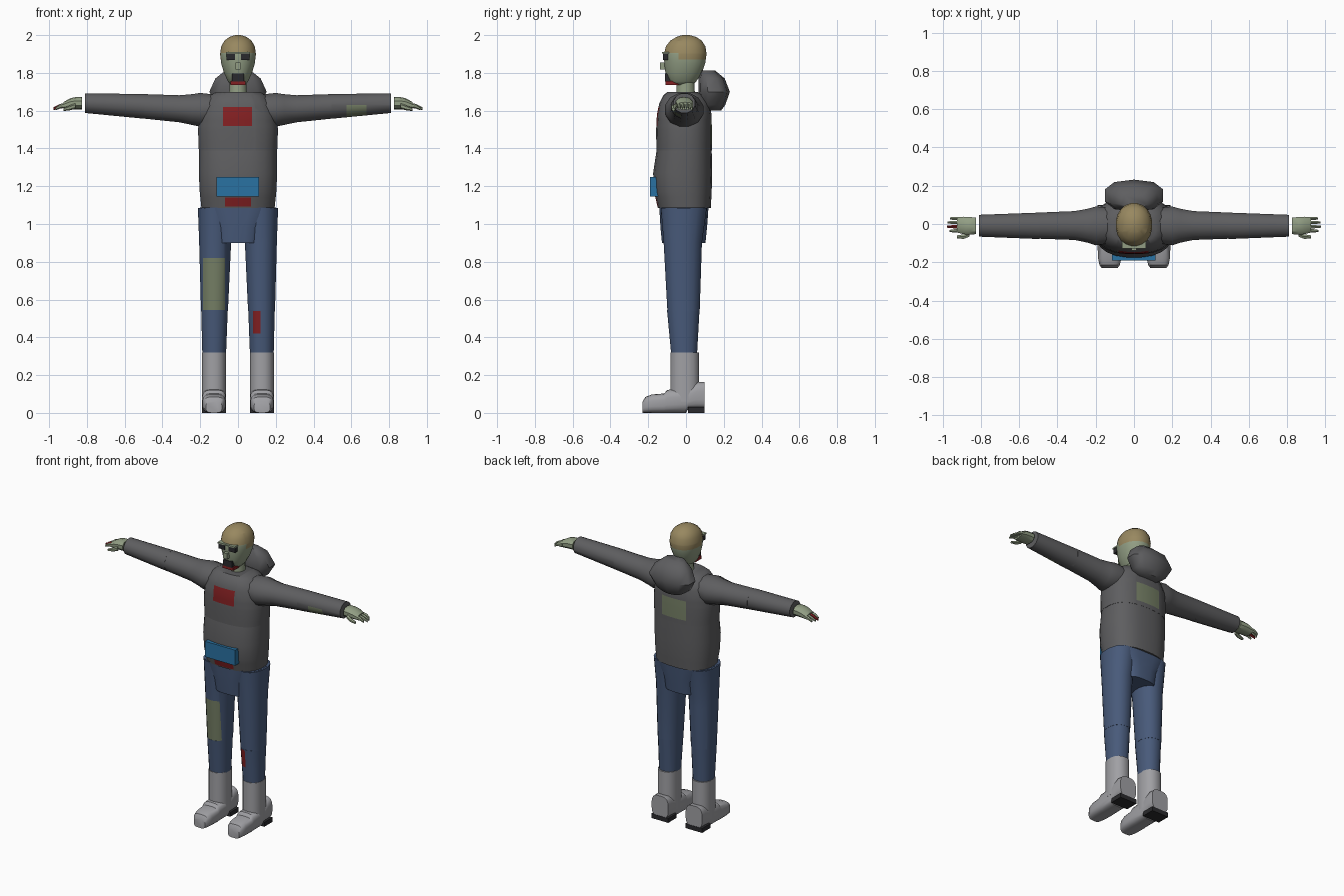
import bpy, bmesh, math
from mathutils import Vector

if "Cube" in bpy.data.objects:
    bpy.data.objects.remove(bpy.data.objects["Cube"])


def srgb(name, r, g, b):
    m = bpy.data.materials.new(name)
    lin = [((c / 255 + 0.055) / 1.055) ** 2.4 for c in (r, g, b)]
    m.diffuse_color = (*lin, 1)
    m.use_nodes = True
    m.node_tree.nodes["Principled BSDF"].inputs["Base Color"].default_value = m.diffuse_color
    return m


JACKET = srgb("jacket grey", 94, 94, 96)
JEANS = srgb("denim blue", 72, 90, 122)
SKIN = srgb("pale green skin", 146, 158, 132)
HAIR = srgb("straw hair", 152, 136, 96)
RED = srgb("dark red", 132, 32, 34)
BLUE = srgb("pouch blue", 42, 114, 162)
PATCH = srgb("olive patch", 118, 128, 102)
DARK = srgb("near black", 42, 42, 45)
BOOT = srgb("boot grey", 160, 160, 164)


def finish(name, bm, mats, angle=35):
    bmesh.ops.recalc_face_normals(bm, faces=bm.faces)
    me = bpy.data.meshes.new(name)
    bm.to_mesh(me)
    bm.free()
    ob = bpy.data.objects.new(name, me)
    bpy.context.collection.objects.link(ob)
    for m in mats:
        me.materials.append(m)
    bpy.ops.object.select_all(action='DESELECT')
    ob.select_set(True)
    bpy.context.view_layer.objects.active = ob
    bpy.ops.object.shade_smooth_by_angle(angle=math.radians(angle))
    return ob


def paint(bm, lo, hi, index, facing):
    """Cut the surface along a box and colour the faces inside that face front (-1) or back (1)."""
    for a in range(3):
        for v in (lo[a], hi[a]):
            if v is None:
                continue
            no = Vector((0, 0, 0))
            no[a] = 1
            co = no * v
            geom = bm.verts[:] + bm.edges[:] + bm.faces[:]
            bmesh.ops.bisect_plane(bm, geom=geom, plane_co=co, plane_no=no, dist=1e-5)
    bm.normal_update()
    for f in bm.faces:
        c = f.calc_center_median()
        inside = all((lo[a] is None or c[a] > lo[a]) and (hi[a] is None or c[a] < hi[a])
                     for a in range(3))
        if inside and (facing == 0 or f.normal.y * facing > 0.05):
            f.material_index = index


def tube(name, axis, rings, mats, n=16, p=2.0, side=1, paints=(), angle=35):
    """Loft superellipse rings (t, u0, u1, v0, v1) along an axis; side=-1 mirrors in x."""
    bm = bmesh.new()
    loops = []
    for t, u0, u1, v0, v1 in rings:
        loop = []
        for i in range(n):
            a = 2 * math.pi * (i + 0.5) / n
            c, s = math.cos(a), math.sin(a)
            u = (u0 + u1) / 2 + (u1 - u0) / 2 * math.copysign(abs(c) ** (2 / p), c)
            v = (v0 + v1) / 2 + (v1 - v0) / 2 * math.copysign(abs(s) ** (2 / p), s)
            x, y, z = {'x': (t, u, v), 'y': (u, t, v), 'z': (u, v, t)}[axis]
            loop.append(bm.verts.new((x * side, y, z)))
        loops.append(loop)
    for a, b in zip(loops, loops[1:]):
        for i in range(n):
            j = (i + 1) % n
            bm.faces.new((a[i], a[j], b[j], b[i]))
    bm.faces.new(loops[0])
    bm.faces.new(loops[-1])
    bmesh.ops.recalc_face_normals(bm, faces=bm.faces)
    for args in paints:
        paint(bm, *args)
    return finish(name, bm, mats, angle)


def box(name, lo, hi, mat, bevel=0.0, side=1):
    bm = bmesh.new()
    bmesh.ops.create_cube(bm, size=1)
    for v in bm.verts:
        v.co = [(lo[i] + hi[i]) / 2 + v.co[i] * (hi[i] - lo[i]) for i in range(3)]
        v.co.x *= side
    if bevel:
        bmesh.ops.bevel(bm, geom=bm.edges[:], offset=bevel, segments=1, affect='EDGES')
    return finish(name, bm, [mat], 20)


# Head with hair coloured above the hairline
tube("head", 'z', [
    (1.735, -.036, .036, -.075, .035), (1.755, -.054, .054, -.095, .055),
    (1.80, -.075, .075, -.110, .085), (1.85, -.090, .090, -.116, .103),
    (1.90, -.096, .096, -.118, .110), (1.94, -.090, .090, -.108, .104),
    (1.97, -.073, .073, -.085, .085), (1.99, -.046, .046, -.052, .055),
    (2.00, -.015, .015, -.02, .02)], [SKIN, HAIR], n=20, p=2.1,
    paints=[((None, None, 1.905), (None, None, None), 1, 0),
            ((None, -.04, 1.87), (None, None, 1.905), 1, 0)], angle=50)
tube("neck", 'z', [(1.66, -.05, .05, -.055, .05), (1.77, -.045, .045, -.05, .045)], [SKIN], n=12)

# Face details
for s, tag in ((1, "left"), (-1, "right")):
    box(f"{tag}_eye", (.015, -.122, 1.868), (.062, -.095, 1.902), DARK, side=s)
box("brow", (-.064, -.128, 1.902), (.064, -.09, 1.911), SKIN)
box("nose", (-.014, -.138, 1.818), (.014, -.10, 1.856), SKIN)
box("mouth", (-.032, -.112, 1.755), (.032, -.07, 1.796), DARK)
box("lower_jaw", (-.04, -.108, 1.736), (.04, -.04, 1.757), RED)

# Jacket: chest and belly sections with painted patches
tube("jacket_chest", 'z', [
    (1.39, -.209, .209, -.158, .138), (1.50, -.213, .213, -.159, .138),
    (1.58, -.205, .205, -.155, .136), (1.64, -.180, .180, -.142, .125),
    (1.68, -.150, .150, -.122, .098), (1.70, -.115, .115, -.098, .06)],
    [JACKET, RED, PATCH], n=24, p=2.5,
    paints=[((-.08, None, 1.52), (.075, None, 1.62), 1, -1),
            ((-.09, None, 1.42), (.09, None, 1.55), 2, 1)])
tube("jacket_belly", 'z', [
    (1.085, -.195, .195, -.150, .132), (1.17, -.204, .204, -.170, .137),
    (1.27, -.209, .209, -.175, .139), (1.395, -.207, .207, -.156, .137)],
    [JACKET, RED], n=24, p=2.5,
    paints=[((-.07, None, 1.092), (.07, None, 1.14), 1, -1)])
box("belt_pouch", (-.115, -.19, 1.145), (.112, -.12, 1.25), BLUE)

# Folded hood hanging behind the neck
tube("hood", 'z', [
    (1.60, -.07, .07, .10, .185), (1.63, -.118, .118, .075, .208),
    (1.70, -.158, .158, .065, .232), (1.77, -.125, .125, .065, .205),
    (1.812, -.07, .07, .08, .155)], [JACKET], n=10, p=2.5, angle=50)

for s, tag in ((1, "left"), (-1, "right")):
    # Sleeves
    tube(f"{tag}_upper_sleeve", 'x', [
        (.10, -.10, .085, 1.53, 1.685), (.20, -.115, .095, 1.512, 1.697),
        (.245, -.10, .082, 1.522, 1.69), (.31, -.086, .07, 1.536, 1.684),
        (.50, -.079, .062, 1.556, 1.69)], [JACKET], n=12, side=s)
    tube(f"{tag}_lower_sleeve", 'x', [
        (.495, -.081, .062, 1.555, 1.69), (.81, -.068, .05, 1.586, 1.694)],
        [JACKET, PATCH], n=12, side=s,
        paints=[((.575, None, 1.56), (.68, None, 1.63), 1, -1)] if s > 0 else [])
    # Hand, fingers and thumb
    tube(f"{tag}_hand", 'x', [
        (.826, -.055, .036, 1.607, 1.673), (.86, -.057, .038, 1.607, 1.672),
        (.89, -.055, .040, 1.607, 1.665), (.925, -.046, .036, 1.605, 1.645)],
        [SKIN], n=10, p=2.4, side=s)
    for k, (y, tip) in enumerate(((-.036, .965), (-.014, .978), (.008, .975), (.029, .962))):
        tube(f"{tag}_finger_{k + 1}", 'x', [
            (.90, y - .010, y + .010, 1.615, 1.645), (.94, y - .010, y + .010, 1.612, 1.636),
            (tip, y - .006, y + .006, 1.603, 1.618)],
            [RED if (s < 0 and k == 1) else SKIN], n=6, side=s)
    tube(f"{tag}_thumb", 'x', [
        (.86, -.068, -.04, 1.61, 1.64), (.89, -.08, -.052, 1.602, 1.628),
        (.925, -.076, -.058, 1.598, 1.614)], [SKIN], n=6, side=s)
    # Trouser legs
    tube(f"{tag}_thigh", 'z', [
        (1.085, .02, .214, -.135, .112), (.90, .035, .207, -.12, .086),
        (.54, .052, .197, -.10, .074)], [JEANS, PATCH], n=16, p=2.2, side=s,
        paints=[((-.185, None, .54), (-.07, None, .82), 1, -1)] if s < 0 else [])
    tube(f"{tag}_shin", 'z', [
        (.545, .053, .196, -.102, .073), (.315, .062, .19, -.08, .06)],
        [JEANS, RED], n=16, p=2.2, side=s,
        paints=[((.08, None, .42), (.12, None, .54), 1, -1)] if s > 0 else [])
    # Boots
    tube(f"{tag}_boot_shaft", 'z', [
        (.06, .062, .192, -.085, .072), (.32, .062, .192, -.083, .07)], [BOOT], n=16, p=2.3, side=s)
    tube(f"{tag}_boot_foot", 'y', [
        (-.23, .085, .17, .0, .06), (-.215, .074, .181, .0, .085),
        (-.18, .066, .188, .0, .098), (-.115, .063, .191, .0, .103),
        (-.10, .063, .191, .0, .122), (.0, .063, .191, .0, .132),
        (.012, .063, .191, .02, .135), (.06, .063, .191, .02, .165),
        (.097, .065, .189, .02, .165)], [BOOT], n=20, p=3.2, side=s)
    box(f"{tag}_boot_heel", (.064, .01, 0), (.19, .099, .03), DARK, side=s)

# Trouser seat joining the legs
tube("trouser_seat", 'z', [
    (.90, -.115, .115, -.128, .104), (.98, -.13, .13, -.136, .112),
    (1.03, -.165, .165, -.139, .116), (1.088, -.205, .205, -.142, .12)],
    [JEANS], n=20, p=3.2)
